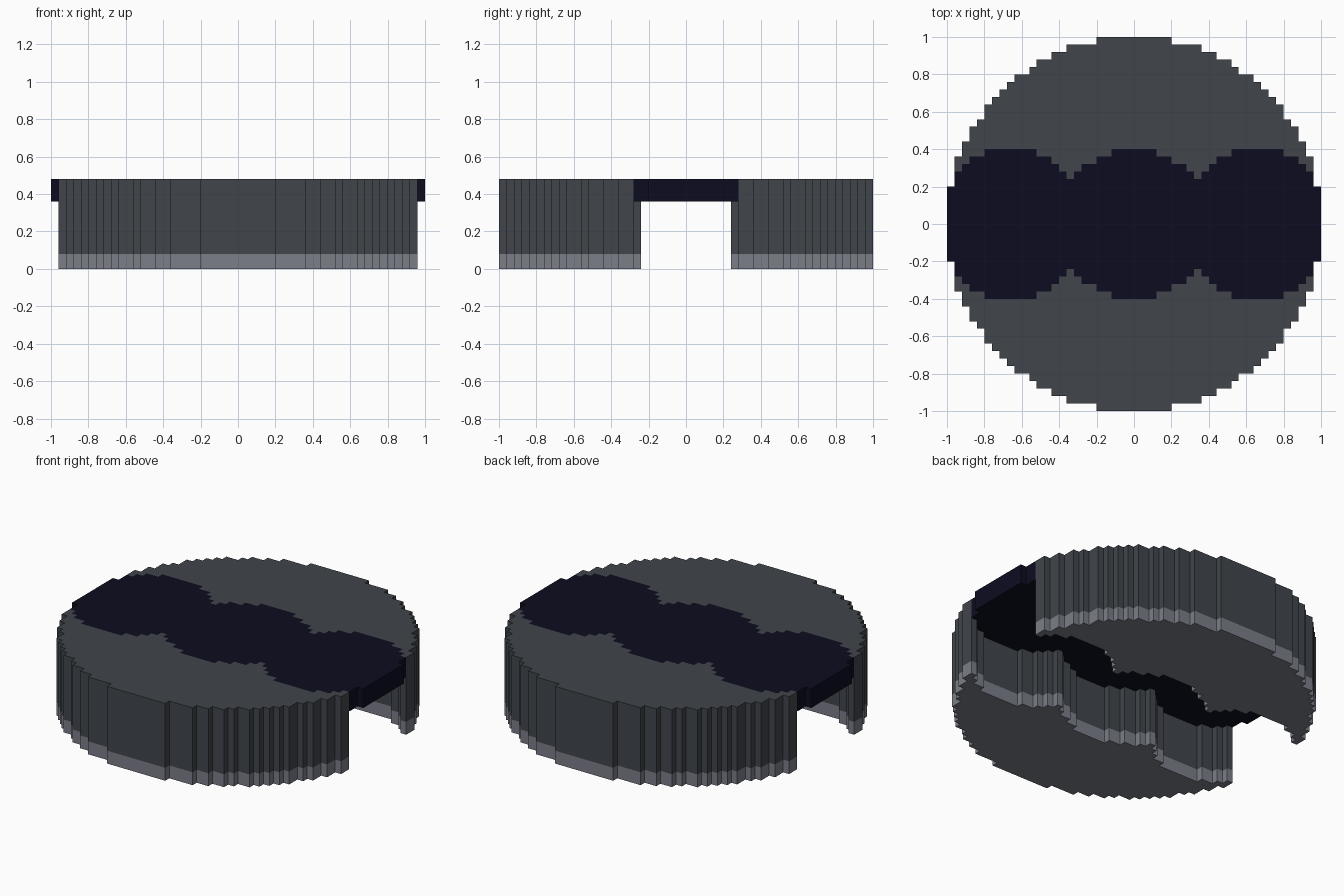
import bpy
import bmesh
from math import hypot

CELL = 0.04
HALF = 25          # cells from the centre to the rim
LOBES = (-0.66, 0, 0.66)
LOBE_RADIUS = 0.4

cube = bpy.data.objects.get("Cube")
if cube:
    bpy.data.objects.remove(cube, do_unlink=True)


def make_material(name, rgb):
    mat = bpy.data.materials.new(name)
    mat.use_nodes = True
    mat.diffuse_color = (*rgb, 1)
    mat.node_tree.nodes["Principled BSDF"].inputs["Base Color"].default_value = (*rgb, 1)
    return mat


def in_disc(x, y):
    return hypot(x, y) <= 1


def in_channel(x, y):
    return in_disc(x, y) and any(hypot(x - c, y) <= LOBE_RADIUS for c in LOBES)


def in_back(x, y):
    return y > 0 and in_disc(x, y) and not in_channel(x, y)


def in_front(x, y):
    return in_back(x, -y)


def stepped_slab(name, inside, bottom, top, mat):
    """Extrude every grid cell whose centre passes the test into one slab."""
    bm = bmesh.new()
    corners = {}

    def corner(i, j):
        if (i, j) not in corners:
            corners[i, j] = bm.verts.new((i * CELL, j * CELL, bottom))
        return corners[i, j]

    for i in range(-HALF, HALF):
        for j in range(-HALF, HALF):
            if inside((i + 0.5) * CELL, (j + 0.5) * CELL):
                bm.faces.new((corner(i, j), corner(i + 1, j),
                              corner(i + 1, j + 1), corner(i, j + 1)))
    lifted = bmesh.ops.extrude_face_region(bm, geom=bm.faces[:], use_keep_orig=True)
    verts = [g for g in lifted["geom"] if isinstance(g, bmesh.types.BMVert)]
    bmesh.ops.translate(bm, verts=verts, vec=(0, 0, top - bottom))
    bmesh.ops.recalc_face_normals(bm, faces=bm.faces[:])
    # Merge the coplanar cells into clean flat faces
    bmesh.ops.dissolve_limit(bm, angle_limit=0.01, verts=bm.verts[:], edges=bm.edges[:])
    bmesh.ops.triangulate(bm, faces=bm.faces[:])
    mesh = bpy.data.meshes.new(name)
    bm.to_mesh(mesh)
    bm.free()
    mesh.materials.append(mat)
    obj = bpy.data.objects.new(name, mesh)
    bpy.context.collection.objects.link(obj)
    return obj


slate = make_material("slate_grey", (0.052, 0.060, 0.070))
pale = make_material("pale_grey", (0.20, 0.21, 0.25))
navy = make_material("dark_navy", (0.0038, 0.0038, 0.0145))

# Two half-disc blocks, each on a pale base band
for side, inside in (("front", in_front), ("back", in_back)):
    stepped_slab(side + "_base_band", inside, 0, 0.08, pale)
    stepped_slab(side + "_block", inside, 0.08, 0.48, slate)

# Lobed bridge plate joining the blocks
stepped_slab("bridge_plate", in_channel, 0.36, 0.48, navy)
